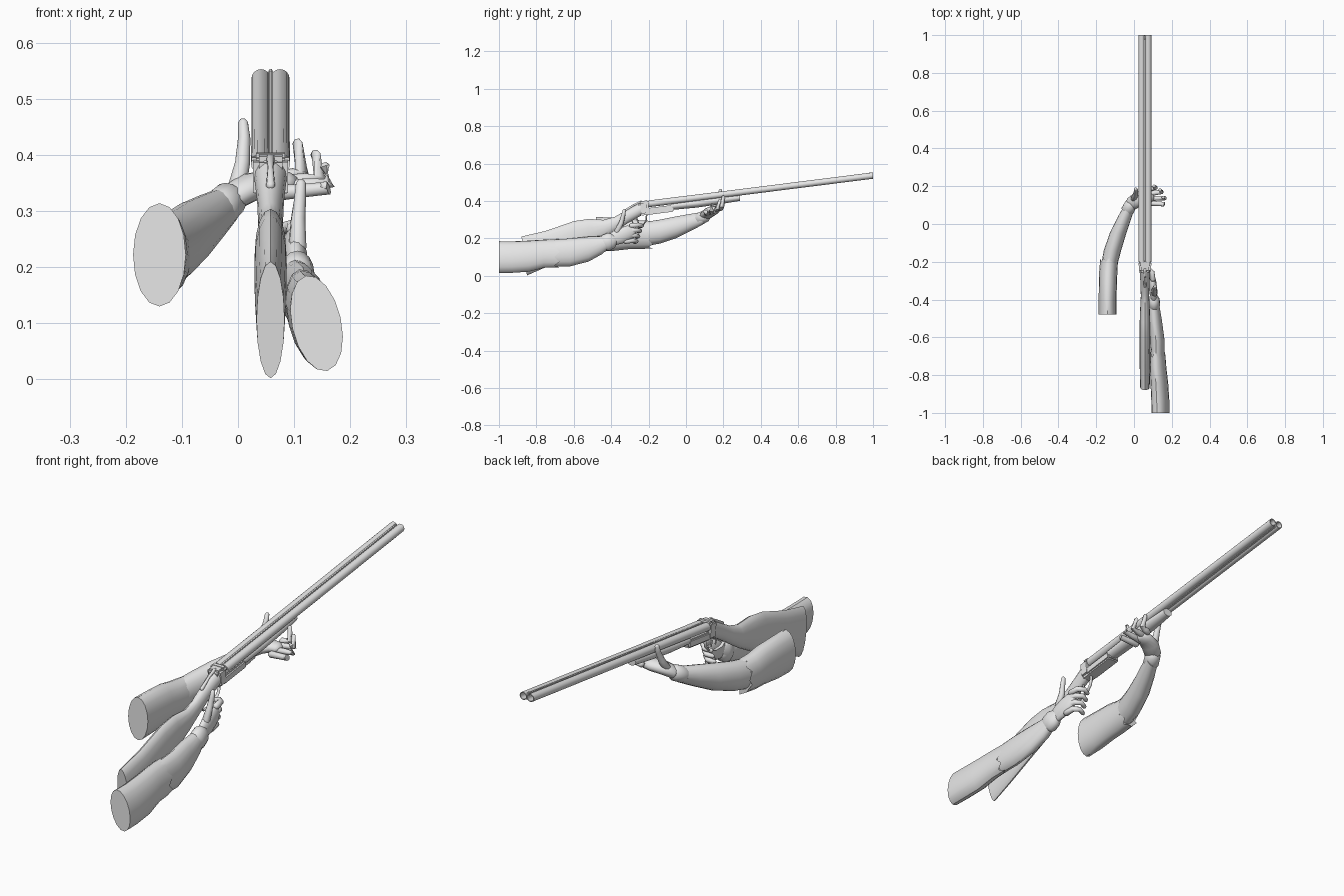
import bpy, bmesh, math
from mathutils import Vector, Matrix

if bpy.data.objects.get("Cube"):
    bpy.data.objects.remove(bpy.data.objects["Cube"])

GREY = (0.8, 0.8, 0.8, 1.0)
grey = bpy.data.materials.new("plain_grey")
grey.use_nodes = True
grey.diffuse_color = GREY
grey.node_tree.nodes["Principled BSDF"].inputs["Base Color"].default_value = GREY

MID = 0.058      # gun centre line in x
SLOPE = 0.126    # rise of the barrels along y


def finish(name, bm, angle=40):
    bmesh.ops.recalc_face_normals(bm, faces=bm.faces)
    mesh = bpy.data.meshes.new(name)
    bm.to_mesh(mesh)
    bm.free()
    mesh.materials.append(grey)
    obj = bpy.data.objects.new(name, mesh)
    bpy.context.collection.objects.link(obj)
    bpy.ops.object.select_all(action="DESELECT")
    obj.select_set(True)
    bpy.context.view_layer.objects.active = obj
    bpy.ops.object.shade_smooth_by_angle(angle=math.radians(angle))
    return obj


def skin(bm, rings):
    """Bridge consecutive rings of vertices and cap both ends."""
    count = len(rings[0])
    for a, b in zip(rings, rings[1:]):
        for i in range(count):
            j = (i + 1) % count
            bm.faces.new((a[i], a[j], b[j], b[i]))
    bm.faces.new(rings[0])
    bm.faces.new(rings[-1])


def loft(name, stations, sides=16, tilt=0.0, zigzag=0.0, rake=0.0):
    """Ellipses in upright planes; each station is y, x, z, half width, half height."""
    bm = bmesh.new()
    rings = []
    for k, (y, x, z, rx, rz) in enumerate(stations):
        ring = []
        for i in range(sides):
            a = math.tau * i / sides
            p = Matrix.Rotation(tilt, 3, "Y") @ Vector((rx * math.cos(a), 0, rz * math.sin(a)))
            p += Vector((x, y, z))
            if k == len(stations) - 1:
                p.y += zigzag * (-1) ** i
            if k == 0:
                p.y -= rake * (p.z - z)
            ring.append(bm.verts.new(p))
        rings.append(ring)
    skin(bm, rings)
    return finish(name, bm)


def tube(name, points, radii, sides=10, flat=1.0):
    """Round-ended tube through points; flat squashes it across its path."""
    pts = [Vector(p) for p in points]
    radii = list(radii)
    head, tail = (pts[0] - pts[1]).normalized(), (pts[-1] - pts[-2]).normalized()
    pts = [pts[0] + head * radii[0] * 0.6] + pts + [pts[-1] + tail * radii[-1] * 0.7]
    radii = [radii[0] * 0.6] + radii + [radii[-1] * 0.5]
    bm = bmesh.new()
    rings = []
    for k, p in enumerate(pts):
        along = pts[min(k + 1, len(pts) - 1)] - pts[max(k - 1, 0)]
        rot = along.to_track_quat("Y", "Z")
        rings.append([bm.verts.new(p + rot @ Vector((
            radii[k] * flat * math.cos(math.tau * i / sides), 0,
            radii[k] * math.sin(math.tau * i / sides)))) for i in range(sides)])
    skin(bm, rings)
    return finish(name, bm, 60)


def box(name, centre, size, angle=0.0, bevel=0.006):
    bm = bmesh.new()
    bmesh.ops.create_cube(bm, size=1)
    bmesh.ops.scale(bm, vec=size, verts=bm.verts)
    bmesh.ops.bevel(bm, geom=bm.edges[:], offset=bevel, segments=2, affect="EDGES")
    bmesh.ops.rotate(bm, cent=(0, 0, 0), matrix=Matrix.Rotation(angle, 3, "X"), verts=bm.verts)
    bmesh.ops.translate(bm, vec=centre, verts=bm.verts)
    return finish(name, bm)


def bore_z(y):
    return 0.536 + SLOPE * (y - 1)


# Hollow twin barrels and the ribs between them
for side, name in ((-1, "right_barrel"), (1, "left_barrel")):
    x = MID + side * 0.017
    loft(name, [(y, x, bore_z(y), r, r) for y, r in
                ((-0.2, 0.018), (0.2, 0.017), (1, 0.017), (1, 0.0135), (0.85, 0.0135))])
TILT = math.atan(SLOPE)
box("top_rib", (MID, 0.4, bore_z(0.4) + 0.012), (0.008, 1.2, 0.008), TILT, 0.001)
box("bottom_rib", (MID, 0.4, bore_z(0.4) - 0.01), (0.01, 1.2, 0.006), TILT, 0.001)
tube("bead_sight", [(MID, 0.98, 0.549), (MID, 0.985, 0.551)], [0.003, 0.003])

# Action body, breech and forend
box("breech", (MID, -0.225, 0.362), (0.062, 0.055, 0.076), TILT, 0.01)
box("breech_wings", (MID, -0.213, 0.393), (0.068, 0.03, 0.022), TILT, 0.008)
box("action_bar", (MID, -0.14, 0.352), (0.058, 0.15, 0.036), TILT)
loft("forend", [(-0.08, MID, 0.371, 0.028, 0.019), (0.06, MID, 0.388, 0.031, 0.023),
                (0.2, MID, 0.407, 0.028, 0.021), (0.29, MID, 0.418, 0.022, 0.017)])

# Stock with wrist, comb and raked butt
loft("stock", [(-0.865, MID, 0.106, 0.025, 0.104), (-0.75, MID, 0.143, 0.028, 0.097),
               (-0.6, MID, 0.204, 0.029, 0.088), (-0.52, MID, 0.228, 0.028, 0.076),
               (-0.44, MID, 0.248, 0.025, 0.051), (-0.38, MID, 0.276, 0.022, 0.04),
               (-0.31, MID, 0.319, 0.024, 0.037), (-0.24, MID, 0.359, 0.029, 0.037)],
     rake=0.14)

# Top lever, triggers and guard
tube("top_lever", [(MID, -0.24, 0.395), (MID, -0.28, 0.378), (MID, -0.33, 0.345)],
     [0.008, 0.005, 0.008])
for y, name in ((-0.265, "front_trigger"), (-0.295, "rear_trigger")):
    tube(name, [(MID, y, 0.31), (MID, y + 0.008, 0.29), (MID, y + 0.012, 0.275)],
         [0.004, 0.0035, 0.003], 8)
tube("trigger_guard", [(MID, -0.21, 0.328), (MID, -0.215, 0.29), (MID, -0.24, 0.262),
                       (MID, -0.28, 0.25), (MID, -0.32, 0.25), (MID, -0.35, 0.27)],
     [0.004] * 6, 8, 1.8)

# Left arm: sleeve, forearm and cuff
loft("left_upper_sleeve", [(-1, 0.14, 0.1, 0.044, 0.087), (-0.93, 0.139, 0.1, 0.045, 0.086),
                           (-0.84, 0.134, 0.105, 0.044, 0.085), (-0.76, 0.128, 0.118, 0.041, 0.077),
                           (-0.69, 0.126, 0.121, 0.038, 0.077)],
     tilt=-0.22, zigzag=0.014)
loft("left_forearm", [(-0.75, 0.126, 0.12, 0.034, 0.07), (-0.62, 0.125, 0.125, 0.037, 0.075),
                      (-0.52, 0.114, 0.143, 0.035, 0.067), (-0.45, 0.107, 0.164, 0.031, 0.049),
                      (-0.42, 0.106, 0.178, 0.026, 0.038)], tilt=-0.12)
tube("left_cuff", [(0.106, -0.43, 0.175), (0.105, -0.4, 0.19)], [0.046, 0.044], 16, 0.7)

# Left hand: palm, raised thumb and fingers curled under the grip
tube("left_palm", [(0.105, -0.41, 0.187), (0.103, -0.36, 0.21), (0.098, -0.3, 0.235)],
     [0.03, 0.043, 0.038], 14, 0.5)
tube("left_thumb", [(0.106, -0.37, 0.235), (0.107, -0.345, 0.285), (0.111, -0.335, 0.325),
                    (0.112, -0.33, 0.35)], [0.016, 0.013, 0.011, 0.009])
for i, name in enumerate(("index", "middle", "ring", "little")):
    z = 0.268 - 0.028 * i
    y = -0.295 - 0.01 * i
    tube("left_" + name + "_finger",
         [(0.1, y, z), (0.096, y + 0.04, z + 0.004), (0.076, y + 0.06, z), (0.05, y + 0.05, z - 0.006)],
         [0.014, 0.0125, 0.011, 0.009])

# Right arm: sleeve, forearm and cuff reaching forward
loft("right_upper_sleeve", [(-0.48, -0.14, 0.222, 0.047, 0.092), (-0.4, -0.14, 0.222, 0.047, 0.09),
                            (-0.31, -0.138, 0.225, 0.048, 0.083), (-0.25, -0.136, 0.22, 0.048, 0.077),
                            (-0.19, -0.131, 0.22, 0.047, 0.073)], zigzag=0.012)
loft("right_forearm", [(-0.24, -0.136, 0.22, 0.042, 0.065), (-0.14, -0.114, 0.236, 0.046, 0.064),
                       (-0.05, -0.085, 0.26, 0.044, 0.058), (0.03, -0.052, 0.287, 0.038, 0.045),
                       (0.09, -0.025, 0.308, 0.031, 0.034)])
tube("right_cuff", [(-0.035, 0.07, 0.303), (-0.016, 0.105, 0.32)], [0.034, 0.033], 16)

# Right hand: palm under the forend, upright thumb and spread fingers
tube("right_palm", [(-0.016, 0.105, 0.322), (0.02, 0.13, 0.342), (0.06, 0.145, 0.35), (0.092, 0.145, 0.35)],
     [0.024, 0.026, 0.024, 0.02], 14, 1.5)
tube("right_thumb", [(-0.002, 0.13, 0.34), (0.008, 0.155, 0.385), (0.011, 0.175, 0.43), (0.009, 0.185, 0.458)],
     [0.017, 0.014, 0.011, 0.009])
tips = {"index": (0.106, 0.2, 0.422), "middle": (0.138, 0.18, 0.402),
        "ring": (0.155, 0.14, 0.38), "little": (0.153, 0.1, 0.345)}
for i, (name, tip) in enumerate(tips.items()):
    base = Vector((0.08, 0.185 - 0.025 * i, 0.36 - 0.009 * i))
    tip = Vector(tip)
    knuckle = Vector((tip.x + 0.008, (base.y + tip.y) / 2, base.z + 0.008))
    tube("right_" + name + "_finger", [base, base.lerp(knuckle, 0.6), knuckle, tip],
         [0.014, 0.0125, 0.012, 0.009])
